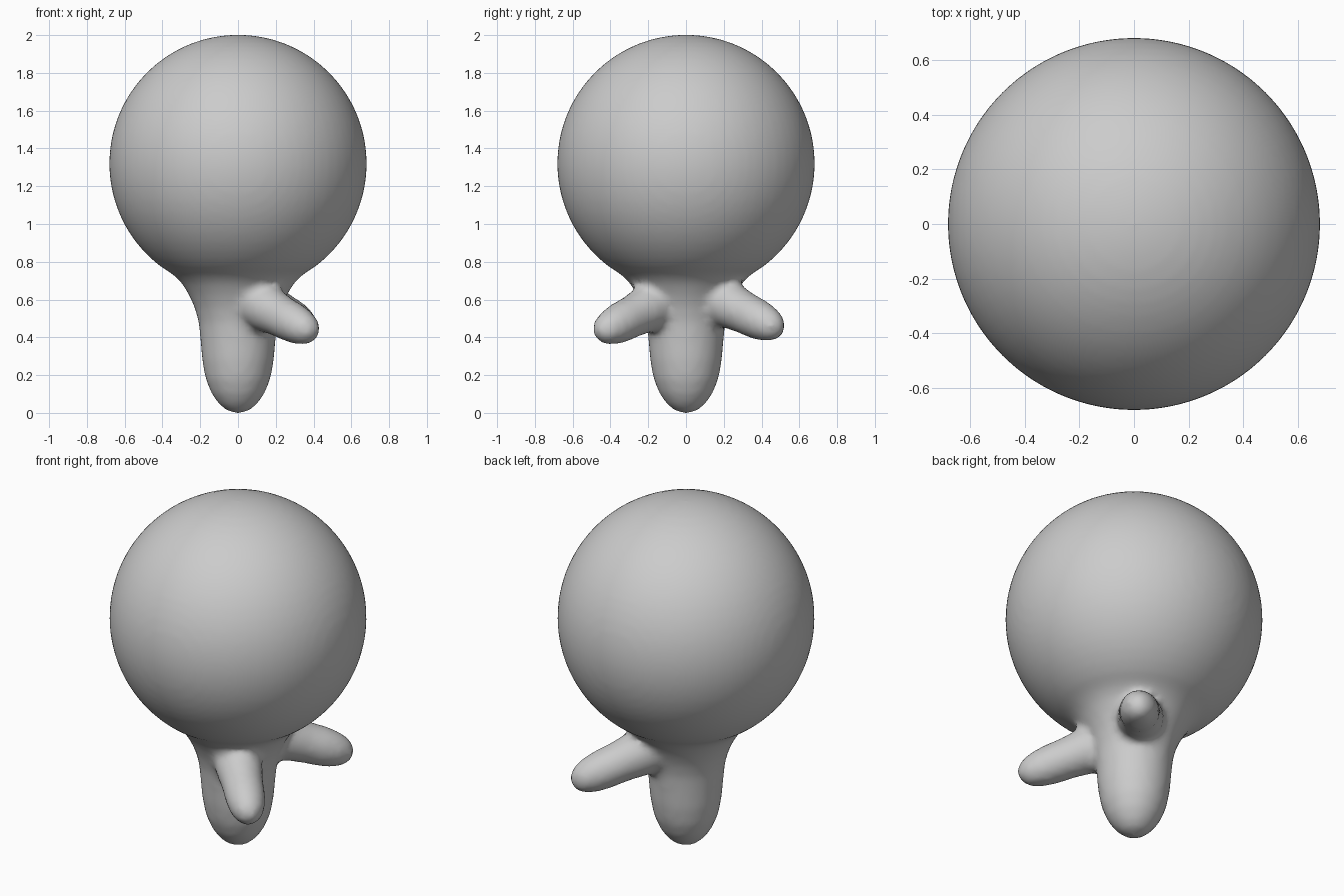
import bpy, bmesh
from math import sin, cos, pi, asin
from mathutils import Vector, Matrix

if "Cube" in bpy.data.objects:
    bpy.data.objects.remove(bpy.data.objects["Cube"])


def lathe(bm, profile, matrix, steps):
    """Revolve a (radius, height) profile whose ends sit on the axis."""
    verts = [bm.verts.new((r, 0, z)) for r, z in profile]
    edges = [bm.edges.new(p) for p in zip(verts, verts[1:])]
    out = set(verts)
    old = set(bm.verts) - out
    bmesh.ops.spin(bm, geom=verts + edges, axis=(0, 0, 1), cent=(0, 0, 0),
                   angle=2 * pi, steps=steps, use_merge=True)
    new = [v for v in bm.verts if v not in old]
    bmesh.ops.remove_doubles(bm, verts=new, dist=0.0005)
    new = [v for v in bm.verts if v not in old]
    bmesh.ops.transform(bm, matrix=matrix, verts=new)


bm = bmesh.new()

# Big round head flowing into a flared, round-tipped body
R, CZ = 0.682, 1.32
profile = [(0, -0.004), (0.055, 0.008), (0.1, 0.045), (0.14, 0.1), (0.172, 0.18),
           (0.19, 0.28), (0.2, 0.4), (0.208, 0.48), (0.23, 0.56), (0.262, 0.63),
           (0.30, 0.69), (0.34, 0.73)]
start = asin((0.775 - CZ) / R)
for i in range(29):
    a = start + (pi / 2 - start) * i / 28
    profile.append((R * cos(a) if i < 28 else 0, CZ + R * sin(a)))
lathe(bm, profile, Matrix.Identity(4), 64)

# Two stubby arms, angled down and outwards
arm_profile = [(0, -0.06), (0.1, -0.05), (0.13, 0.03), (0.125, 0.12), (0.112, 0.22),
               (0.108, 0.32), (0.098, 0.39), (0.078, 0.45), (0.045, 0.49), (0, 0.505)]
for root, tip in (((0.08, -0.13, 0.59), (0.39, -0.45, 0.425)),
                  ((0.08, 0.15, 0.61), (0.38, 0.49, 0.44))):
    root, tip = Vector(root), Vector(tip)
    aim = (tip - root).to_track_quat('Z', 'Y').to_matrix().to_4x4()
    lathe(bm, arm_profile, Matrix.Translation(root) @ aim, 16)

bmesh.ops.recalc_face_normals(bm, faces=bm.faces)
mesh = bpy.data.meshes.new("round_headed_figure")
bm.to_mesh(mesh)
bm.free()
figure = bpy.data.objects.new("round_headed_figure", mesh)
bpy.context.collection.objects.link(figure)

# Fuse the parts into one skin and soften the joins
fuse = figure.modifiers.new("fuse", 'REMESH')
fuse.mode = 'VOXEL'
fuse.voxel_size = 0.022
fuse.use_smooth_shade = True
soften = figure.modifiers.new("soften", 'SMOOTH')
soften.factor = 0.5
soften.iterations = 6
